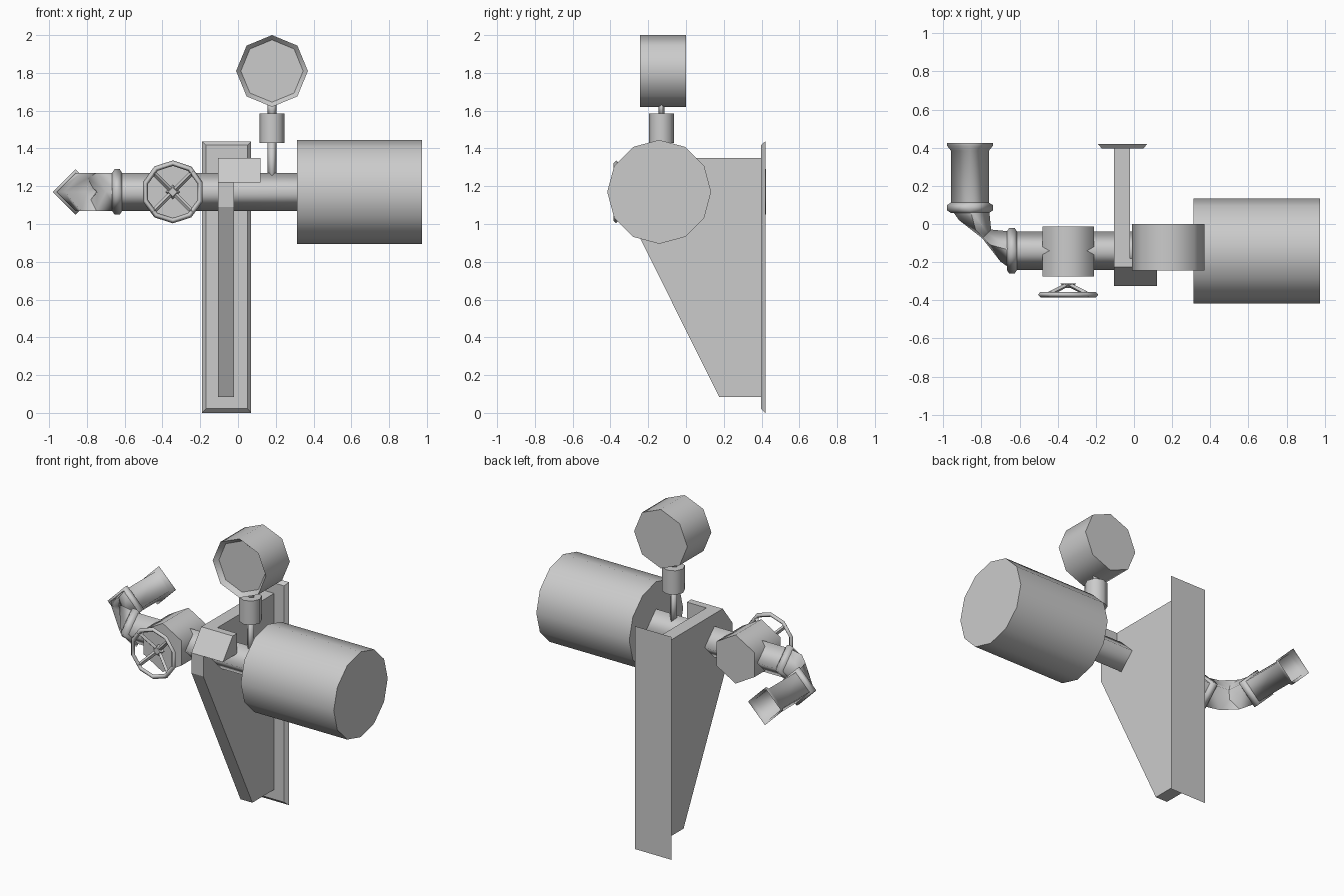
import bpy, bmesh
from math import sin, cos, pi, radians
from mathutils import Vector as V

if "Cube" in bpy.data.objects:
    bpy.data.objects.remove(bpy.data.objects["Cube"])

X, Y, Z = V((1, 0, 0)), V((0, 1, 0)), V((0, 0, 1))
PY, PZ = -0.14, 1.17          # main pipe axis


def finish(name, bm, angle=None):
    bmesh.ops.recalc_face_normals(bm, faces=bm.faces[:])
    me = bpy.data.meshes.new(name)
    bm.to_mesh(me)
    bm.free()
    ob = bpy.data.objects.new(name, me)
    bpy.context.collection.objects.link(ob)
    if angle:
        bpy.ops.object.select_all(action='DESELECT')
        ob.select_set(True)
        bpy.context.view_layer.objects.active = ob
        bpy.ops.object.shade_smooth_by_angle(angle=radians(angle))
    return ob


def loft(bm, rings, sides, caps=True, closed=False):
    """Join polygon rings given as (centre, side axis, up axis, radius); first corner on up."""
    loops = []
    for c, s, u, r in rings:
        loops.append([bm.verts.new(c + s * (r * sin(2 * pi * i / sides)) + u * (r * cos(2 * pi * i / sides)))
                      for i in range(sides)])
    pairs = list(zip(loops, loops[1:]))
    if closed:
        pairs.append((loops[-1], loops[0]))
    for a, b in pairs:
        for i in range(sides):
            j = (i + 1) % sides
            bm.faces.new((a[i], a[j], b[j], b[i]))
    if caps and not closed:
        bm.faces.new(loops[0])
        bm.faces.new(loops[-1])


def turned(name, origin, axis, profile, sides, angle=65, caps=True):
    """Polygonal turned part; profile is (distance along axis, radius)."""
    side, up = (X, Y) if axis == Z else (axis.cross(Z), Z)
    bm = bmesh.new()
    loft(bm, [(V(origin) + axis * d, side, up, r) for d, r in profile], sides, caps)
    return finish(name, bm, angle)


def extrude_x(name, profile, x0, x1):
    """Flat plate from a (y, z) outline."""
    bm = bmesh.new()
    f = bm.faces.new([bm.verts.new((x0, y, z)) for y, z in profile])
    g = bmesh.ops.extrude_face_region(bm, geom=[f])
    bmesh.ops.translate(bm, vec=(x1 - x0, 0, 0), verts=[e for e in g['geom'] if isinstance(e, bmesh.types.BMVert)])
    return finish(name, bm)


# Diamond-section pipe: straight run, elbow, rear run and flared end
bm = bmesh.new()
rings = [(V((0.32, PY, PZ)), Y, Z, 0.1)]
for i in range(4):
    a = i * pi / 6
    rings.append((V((-0.64 - 0.22 * sin(a), 0.08 - 0.22 * cos(a), PZ)), V((-sin(a), cos(a), 0)), Z, 0.1))
for y, r in ((0.385, 0.1), (0.41, 0.12), (0.424, 0.12)):
    rings.append((V((-0.86, y, PZ)), -X, Z, r))
loft(bm, rings, 4, caps=False)
finish("pipe", bm, 100)

# Raised joints at both ends of the elbow
joint = [(-0.027, 0.1), (-0.014, 0.12), (0.014, 0.12), (0.027, 0.1)]
turned("elbow_joint_front", (-0.64, PY, PZ), X, joint, 4, 100, False)
turned("elbow_joint_rear", (-0.86, 0.085, PZ), Y, joint, 4, 100, False)

# Hexagonal valve body
turned("valve_body", (-0.345, 0, PZ), Y, [(-0.275, 0.157), (-0.012, 0.157)], 6)

# Handwheel: ten-sided rim, hub and four sloping spokes
hub = V((-0.345, 0, PZ))
bm = bmesh.new()
rim = []
for i in range(10):
    d = V((sin(i * pi / 5), 0, cos(i * pi / 5)))
    rim.append((hub + d * 0.152 - Y * 0.37, d, Y, 0.0145))
loft(bm, rim, 4, closed=True)
finish("wheel_rim", bm, 100)
turned("wheel_hub", hub, Y, [(-0.335, 0.024), (-0.313, 0.04)], 4, 30)
bm = bmesh.new()
for i in range(4):
    a = pi / 4 + i * pi / 2
    d = V((sin(a), 0, cos(a)))
    t = Y.cross(d)
    loft(bm, [(hub + d * 0.02 - Y * 0.323, t, Y, 0.013), (hub + d * 0.15 - Y * 0.37, t, Y, 0.013)], 4)
finish("wheel_spokes", bm)

# Wall plate with bevelled front border
bm = bmesh.new()
bmesh.ops.create_cube(bm, size=1)
for v in bm.verts:
    k = 0 if v.co.y > 0 else 0.02
    v.co = V((-0.06 + v.co.x * (0.26 - 2 * k), 0.42 if v.co.y > 0 else 0.397, 0.72 + v.co.z * (1.435 - 2 * k)))
    v.co.z = max(v.co.z, 0) if k else (0 if v.co.z < 0.5 else v.co.z)
finish("wall_plate", bm)

# Tapered bracket and the clamp lug on its front
extrude_x("bracket", [(0.40, 0.085), (0.40, 1.35), (-0.225, 1.35), (-0.325, 1.22),
                      (-0.325, 1.09), (0.175, 0.085)], -0.105, -0.02)
extrude_x("clamp_lug", [(-0.18, 1.22), (-0.18, 1.35), (-0.225, 1.35), (-0.325, 1.22)], -0.03, 0.12)

# Large drum on the end of the pipe
turned("drum", (0, PY - 0.002, PZ), X, [(0.312, 0.275), (0.975, 0.275)], 12)

# Gauge: stems, collar and octagonal case with sunken dial
GX, GY = 0.18, -0.13
turned("lower_stem", (GX, GY, 0), Z, [(1.2, 0.025), (1.44, 0.025)], 4, 100)
turned("collar", (GX, GY, 0), Z, [(1.43, 0.067), (1.585, 0.067)], 8)
upper = turned("upper_stem", (0, 0, 0), Z, [(1.58, 0.025), (1.64, 0.025)], 4, 100)
upper.scale.y = 0.6
upper.location = (GX, GY, 0)
turned("gauge_case", (GX, 0, 1.81), Y, [(-0.215, 0.165), (-0.244, 0.19), (0.0, 0.19)], 8, 50)
